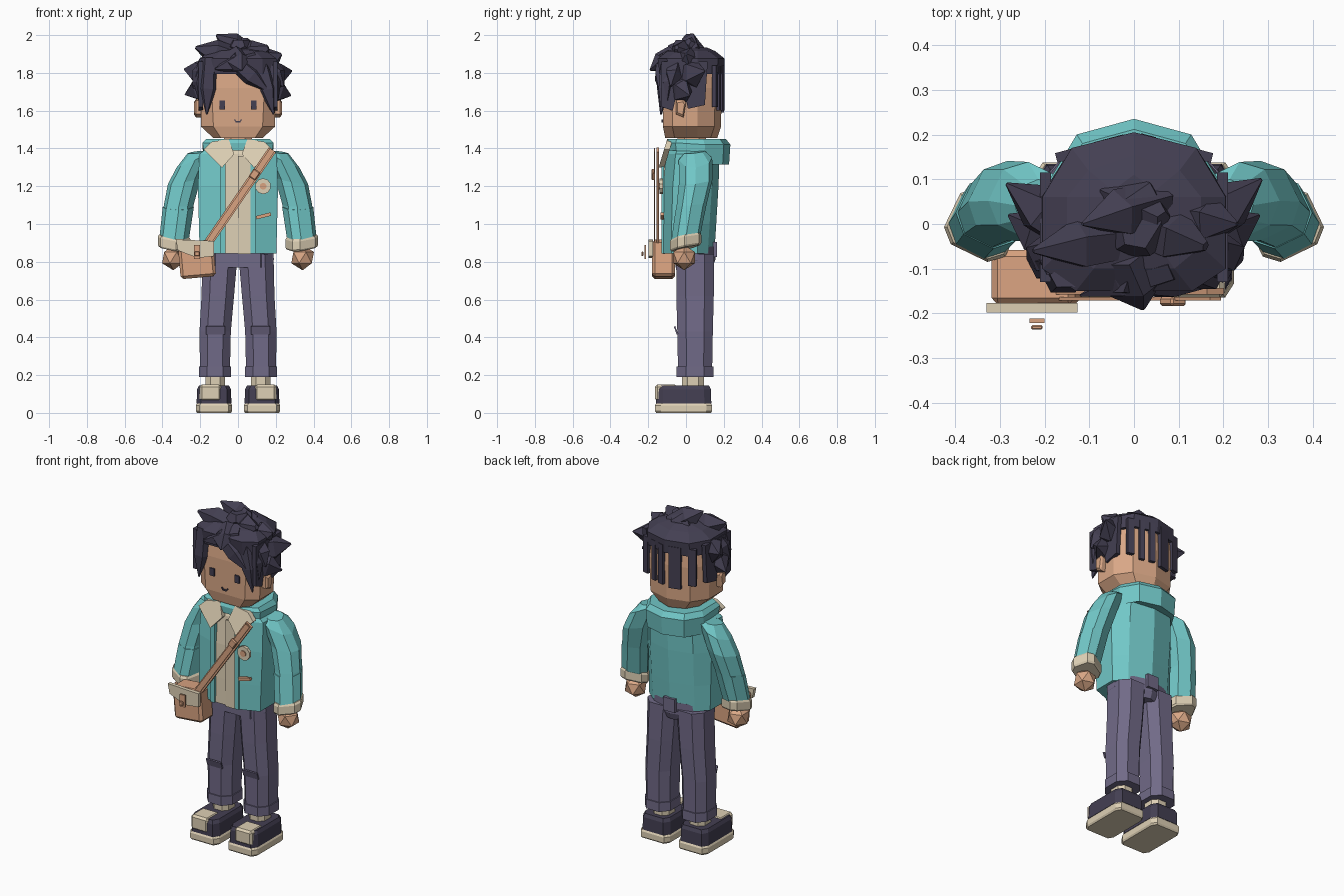
import bpy, bmesh, math
from mathutils import Vector, Matrix


def material(name, rgb):
    m = bpy.data.materials.new(name)
    m.diffuse_color = (*rgb, 1)
    return m


TEAL = material("teal cloth", (0.165, 0.57, 0.57))
SKIN = material("skin", (0.7, 0.39, 0.24))
NAVY = material("dark hair and leather", (0.057, 0.05, 0.085))
TROUSER = material("purple grey cloth", (0.165, 0.145, 0.245))
CREAM = material("cream cloth", (0.73, 0.63, 0.46))
TAN = material("tan leather", (0.7, 0.37, 0.22))


def finish(name, bm, mats):
    bmesh.ops.recalc_face_normals(bm, faces=bm.faces)
    me = bpy.data.meshes.new(name)
    bm.to_mesh(me)
    bm.free()
    for m in mats:
        me.materials.append(m)
    ob = bpy.data.objects.new(name, me)
    bpy.context.collection.objects.link(ob)
    return ob


def add_loft(bm, rings):
    """Skin a stack of equal-length point rings and cap both ends."""
    vs = [[bm.verts.new(p) for p in r] for r in rings]
    n = len(vs[0])
    for a, b in zip(vs, vs[1:]):
        for i in range(n):
            j = (i + 1) % n
            bm.faces.new((a[i], a[j], b[j], b[i]))
    bm.faces.new(vs[0][::-1])
    bm.faces.new(vs[-1])


def loft(name, rings, mat):
    bm = bmesh.new()
    add_loft(bm, rings)
    return finish(name, bm, [mat])


def octo(cx, cy, z, rx, ry, c=0.5, tilt=0.0, yaw=0.0, pitch=0.0):
    """Chamfered rectangle; c is the uncut share of each side."""
    pts = [(-c, -1), (c, -1), (1, -c), (1, c), (c, 1), (-c, 1), (-1, c), (-1, -c)]
    out = []
    for px, py in pts:
        x, y = px * rx, py * ry
        x, y = x * math.cos(yaw) - y * math.sin(yaw), x * math.sin(yaw) + y * math.cos(yaw)
        out.append((cx + x, cy + y, z + tilt * x + pitch * y))
    return out


def body(z, w, front, back, f, mid=0.06):
    """Symmetric ring with flat front and a shallow ridge at the back."""
    half = [(f, front), (w, front + 0.05), (w, mid), (w * 0.68, back - 0.035)]
    pts = half + [(0, back)] + [(-x, y) for x, y in half[::-1]]
    return [(x, y, z) for x, y in pts]


def box(name, loc, size, mat, rot=(0, 0, 0), bevel=0.0):
    bm = bmesh.new()
    bmesh.ops.create_cube(bm, size=1)
    for v in bm.verts:
        v.co = Vector([v.co[i] * size[i] for i in range(3)])
    if bevel:
        bmesh.ops.bevel(bm, geom=bm.edges[:], offset=bevel, segments=1, affect='EDGES')
    ob = finish(name, bm, [mat])
    ob.location, ob.rotation_euler = loc, rot
    return ob


def plate(name, xz, y0, y1, mat, lean=0.0):
    """Flat outline in x-z, given depth along y, leaning back with height."""
    z0 = min(z for _, z in xz)
    return loft(name, [[(x, y + lean * (z - z0), z) for x, z in xz] for y in (y0, y1)], mat)


# --- Paired parts: shoes, legs, sleeves, hands, face ---
for s, side in ((-1, "right"), (1, "left")):
    x = 0.127 * s
    loft(side + "_sole", [octo(x, -0.013, z, r, r + 0.055, 0.8)
                          for z, r in ((0, 0.09), (0.01, 0.096), (0.04, 0.096), (0.05, 0.09))], CREAM)
    loft(side + "_shoe", [octo(x, -0.013, z, r, r + 0.055, 0.75)
                          for z, r in ((0.05, 0.092), (0.125, 0.09), (0.145, 0.08))], NAVY)
    box(side + "_toe_panel", (0.146 * s, -0.105, 0.106), (0.115, 0.118, 0.088), CREAM, bevel=0.012)
    loft(side + "_sock", [octo(0.12 * s, 0.038, z, 0.052, 0.058) for z in (0.13, 0.2)], CREAM)
    loft(side + "_trouser_leg", [octo(cx * s, 0.048, z, rx, ry) for z, cx, rx, ry in (
        (0.21, 0.122, 0.079, 0.09), (0.43, 0.121, 0.083, 0.094),
        (0.62, 0.107, 0.086, 0.099), (0.84, 0.095, 0.093, 0.1))], TROUSER)
    loft(side + "_trouser_cuff", [octo(0.122 * s, 0.048, z, 0.085, 0.097) for z in (0.19, 0.245)], TROUSER)
    box(side + "_knee_patch", (0.12 * s, -0.053, 0.437), (0.1, 0.008, 0.045), TROUSER, (0.35, 0, 0))

    yaw = 0.45 * s
    loft(side + "_sleeve", [octo(cx * s, cy, z, rx, ry, 0.5, t * s, yaw, 0.1) for z, cx, cy, rx, ry, t in (
        (1.38, 0.215, 0.045, 0.045, 0.05, -0.1), (1.345, 0.232, 0.05, 0.085, 0.078, -0.5),
        (1.23, 0.283, 0.052, 0.078, 0.08, -0.2), (1.1, 0.314, 0.03, 0.07, 0.072, 0),
        (0.92, 0.337, -0.002, 0.068, 0.066, 0.1))], TEAL)
    loft(side + "_sleeve_fold", [octo(cx * s, cy, z, r, r - 0.002, 0.5, 0, yaw, 0.2) for z, cx, cy, r in (
        (0.93, 0.337, 0.0, 0.071), (1.09, 0.316, 0.026, 0.074))], TEAL)
    loft(side + "_sleeve_cuff", [octo(0.338 * s, -0.002, z, r, r - 0.006, 0.6, 0.1 * s, yaw, 0.2)
                                 for z, r in ((0.872, 0.07), (0.882, 0.076), (0.925, 0.076), (0.937, 0.07))], CREAM)
    bm = bmesh.new()
    bmesh.ops.create_icosphere(bm, subdivisions=1, radius=0.067)
    hand = finish(side + "_hand", bm, [SKIN])
    hand.location = (0.342 * s, -0.01, 0.822)

    loft(side + "_ear", [[(xx * s, -0.028 + y * k, 1.612 + z * k) for y, z in
                          ((-.026, -.03), (.015, -.048), (.028, .03), (.015, .05), (-.026, .042))]
                         for xx, k in ((0.18, 1), (0.222, 1), (0.232, 0.7))], SKIN)
    box(side + "_eye", (0.083 * s, -0.127, 1.63), (0.03, 0.008, 0.045), NAVY)
    plate(side + "_collar_flap", [(px * s, pz) for px, pz in (
        (0.05, 1.45), (0.14, 1.435), (0.182, 1.395), (0.085, 1.298), (0.02, 1.37))],
        -0.145, -0.115, CREAM, 0.3)
    # thin raised edge of the open jacket
    box(side + "_jacket_edge", (0.08 * s, -0.122, 1.09), (0.025, 0.013, 0.49), TEAL)

# --- Hips and belt loops ---
loft("trouser_hips", [body(z, w, -0.055, b, 0.12) for z, w, b in
                      ((0.77, 0.17, 0.14), (0.81, 0.19, 0.155), (0.88, 0.185, 0.155))], TROUSER)
box("back_belt_loop", (0, 0.15, 0.865), (0.075, 0.03, 0.08), TROUSER)

# --- Jacket with the shirt showing in the open front ---
def coat(z, w, front, back):
    r = body(z, w, front, back, 0.07)
    return r + [(-0.07, front + 0.012, z), (0.07, front + 0.012, z)]

jacket = loft("jacket", [coat(*a) for a in (
    (0.845, 0.203, -0.128, 0.15), (1.0, 0.207, -0.126, 0.16), (1.2, 0.212, -0.12, 0.172),
    (1.37, 0.205, -0.105, 0.178), (1.41, 0.15, -0.09, 0.16))], TEAL)
jacket.data.materials.append(CREAM)
for p in jacket.data.polygons:
    if abs(p.center.x) < 0.02 and p.normal.y < -0.5:
        p.material_index = 1
box("shirt_placket", (0.034, -0.116, 1.1), (0.066, 0.01, 0.52), CREAM)

# --- Standing collar, deeper at the back ---
def collar_ring(z_front, z_back, k):
    return [(x * k, y * k, z_back if y > 0.08 else z_front)
            for x, y, _ in body(0, 0.188, -0.105, 0.235, 0.1, 0.1)]

loft("jacket_collar", [collar_ring(1.39, 1.315, 0.97), collar_ring(1.43, 1.42, 1.0),
                       collar_ring(1.45, 1.45, 0.9)], TEAL)

# --- Head and face ---
loft("neck", [octo(0, 0.03, z, 0.075, 0.075) for z in (1.38, 1.49)], SKIN)
loft("head", [body(z, w, f, b, c) for z, w, f, b, c in (
    (1.455, 0.13, -0.11, 0.165, 0.09), (1.515, 0.195, -0.122, 0.185, 0.13),
    (1.72, 0.2, -0.124, 0.19, 0.14), (1.86, 0.18, -0.11, 0.18, 0.13))], SKIN)
plate("mouth", [(-0.022, 1.553), (-0.012, 1.538), (0.012, 1.538), (0.022, 1.553),
                (0.016, 1.554), (0.01, 1.546), (-0.01, 1.546), (-0.016, 1.554)], -0.13, -0.122, NAVY)

# --- Hair cap ---
loft("hair_cap", [body(z, w, f, b, c) for z, w, f, b, c in (
    (1.795, 0.21, -0.14, 0.2, 0.13), (1.875, 0.205, -0.15, 0.205, 0.13),
    (1.915, 0.15, -0.1, 0.155, 0.09), (1.935, 0.07, -0.04, 0.11, 0.05))], NAVY)

# Strips hanging down the back of the head
for i, (hx, w, bottom) in enumerate(((-0.152, 0.045, 1.62), (-0.055, 0.07, 1.59), (0.03, 0.035, 1.6),
                                     (0.09, 0.03, 1.6), (0.155, 0.04, 1.62))):
    y = 0.196 - abs(hx) * 0.28
    a = -math.copysign(0.26, hx) if abs(hx) > 0.02 else 0
    box(f"hair_back_strip_{i}", (hx, y, (1.84 + bottom) / 2), (w, 0.022, 1.84 - bottom), NAVY, (0, 0, a))

# Side panels around the ears
for s in (-1, 1):
    outline = [(-0.13, 1.86), (-0.13, 1.62), (-0.07, 1.6), (-0.055, 1.665), (0.0, 1.665),
               (0.01, 1.61), (0.1, 1.63), (0.115, 1.86)]
    loft("hair_side_panel", [[(xx * s, y, z) for y, z in outline] for xx in (0.185, 0.21)], NAVY)


# --- Chunky hair tufts: wide faceted blocks with a slanted tip ---
def add_tuft(bm, base, tip, r, flat=0.75, blunt=0.08):
    base, tip = Vector(base), Vector(tip)
    d = (tip - base).normalized()
    up = Vector((0, -1, 0)) if abs(d.y) < 0.8 else Vector((0, 0, 1))
    u = d.cross(up).normalized()
    v = d.cross(u)
    rings = []
    for t, k in ((0, 0.85), (0.55, 1.0), (1, blunt)):
        c = base.lerp(tip, t)
        rings.append([c + (u * math.cos(a) + v * math.sin(a) * flat) * r * k
                      for a in (math.tau * i / 5 + 0.3 for i in range(5))])
    add_loft(bm, rings)


bm = bmesh.new()
for base, tip, r, blunt in (
        # crown
        ((0.06, 0.05, 1.89), (-0.115, -0.0, 2.0), 0.07, 0.08), ((-0.04, 0.06, 1.88), (0.065, 0.01, 1.965), 0.08, 0.3),
        ((0.02, 0.0, 1.87), (0.16, -0.05, 1.935), 0.075, 0.2), ((0.0, -0.03, 1.87), (-0.225, -0.06, 1.935), 0.075, 0.1),
        ((0.1, 0.02, 1.84), (0.23, 0.0, 1.9), 0.07, 0.1), ((0.02, 0.05, 1.9), (0.0, -0.06, 1.95), 0.08, 0.5),
        # sides
        ((0.12, -0.03, 1.78), (0.285, 0.1, 1.81), 0.075, 0.06), ((0.13, -0.06, 1.73), (0.28, 0.02, 1.68), 0.07, 0.06),
        ((-0.12, -0.03, 1.79), (-0.285, 0.09, 1.82), 0.075, 0.06), ((-0.13, -0.06, 1.74), (-0.28, 0.02, 1.685), 0.07, 0.06),
        ((-0.14, -0.05, 1.86), (-0.235, -0.08, 1.72), 0.06, 0.1), ((0.15, -0.05, 1.85), (0.24, -0.08, 1.73), 0.06, 0.1)):
    add_tuft(bm, base, tip, r, 0.8, blunt)
finish("hair_tufts", bm, [NAVY])

# Fringe swept across the forehead
bm = bmesh.new()
for base, tip, r in (
        ((-0.15, -0.12, 1.88), (-0.166, -0.135, 1.58), 0.047), ((-0.17, -0.09, 1.86), (-0.205, -0.1, 1.65), 0.05),
        ((-0.04, -0.13, 1.88), (0.165, -0.14, 1.7), 0.052), ((0.12, -0.11, 1.87), (0.188, -0.13, 1.58), 0.047),
        ((0.15, -0.09, 1.86), (0.21, -0.1, 1.65), 0.05), ((0.09, -0.1, 1.88), (-0.12, -0.16, 1.82), 0.055),
        ((-0.03, -0.07, 1.9), (0.02, -0.19, 1.815), 0.075)):
    add_tuft(bm, base, tip, r, 0.65)
finish("hair_fringe", bm, [NAVY])

# --- Shoulder bag ---
box("bag", (-0.218, -0.119, 0.813), (0.188, 0.122, 0.195), TAN, (0, math.radians(-5), 0), 0.015)
plate("bag_flap", [(-0.33, 0.918), (-0.126, 0.91), (-0.126, 0.83), (-0.215, 0.82), (-0.318, 0.86)],
      -0.198, -0.176, CREAM)
box("bag_clasp", (-0.217, -0.216, 0.852), (0.034, 0.01, 0.072), TAN)
box("bag_stud", (-0.217, -0.231, 0.842), (0.026, 0.01, 0.024), TAN, bevel=0.003)

# Strap running from bag to shoulder, with ridge and buckle
start, end = Vector((-0.155, 0, 0.905)), Vector((0.182, 0, 1.393))
mid, span = (start + end) / 2, end - start
ang = math.atan2(span.x, span.z)
box("bag_strap", (mid.x, -0.15, mid.z), (0.046, 0.014, span.length), TAN, (0, ang, 0))
box("strap_ridge", (mid.x, -0.167, mid.z), (0.03, 0.007, span.length), TAN, (0, ang, 0))
box("strap_buckle", (0.087, -0.173, 1.262), (0.042, 0.02, 0.05), TAN, (0, ang, 0), 0.005)

# --- Badge and pocket trim ---
for name, r, y, mat in (("badge", 0.042, -0.13, CREAM), ("badge_centre", 0.018, -0.136, TAN)):
    bm = bmesh.new()
    bmesh.ops.create_cone(bm, cap_ends=True, segments=10, radius1=r, radius2=r, depth=0.018,
                          matrix=Matrix.Rotation(math.pi / 2, 4, 'X'))
    finish(name, bm, [mat]).location = (0.133, y, 1.2)
box("pocket_trim", (0.135, -0.126, 1.043), (0.08, 0.018, 0.018), TAN, (0, -0.25, 0))
